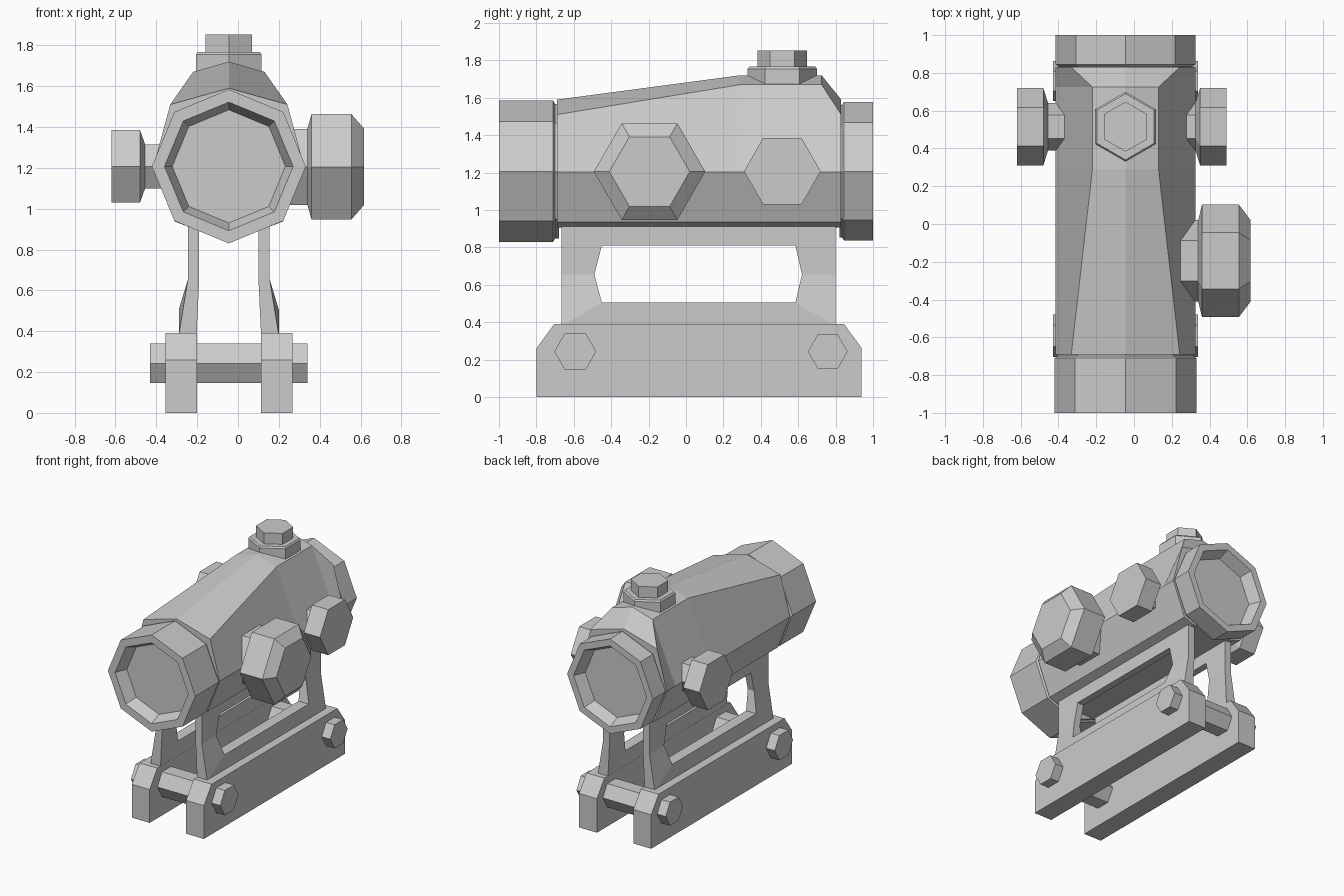
import bpy, bmesh
from math import cos, sin, pi
from mathutils import Vector

cube = bpy.data.objects.get("Cube")
if cube:
    bpy.data.objects.remove(cube)

metal = bpy.data.materials.new("plain_grey")
metal.use_nodes = True
GREY = (0.6, 0.6, 0.6, 1)
metal.diffuse_color = GREY
metal.node_tree.nodes["Principled BSDF"].inputs["Base Color"].default_value = GREY

AXIS_X = -0.045   # centre line of the sight
AXIS_Z = 1.207
X, Y, Z = Vector((1, 0, 0)), Vector((0, 1, 0)), Vector((0, 0, 1))


def finish(name, bm):
    bmesh.ops.recalc_face_normals(bm, faces=bm.faces)
    mesh = bpy.data.meshes.new(name)
    bm.to_mesh(mesh)
    bm.free()
    mesh.materials.append(metal)
    obj = bpy.data.objects.new(name, mesh)
    bpy.context.collection.objects.link(obj)
    return obj


def loft(name, loops):
    """Skin a list of equal point loops and cap both ends."""
    bm = bmesh.new()
    rings = [[bm.verts.new(p) for p in loop] for loop in loops]
    n = len(rings[0])
    for a, b in zip(rings, rings[1:]):
        for i in range(n):
            j = (i + 1) % n
            bm.faces.new((a[i], a[j], b[j], b[i]))
    bm.faces.new(rings[0])
    bm.faces.new(rings[-1])
    return finish(name, bm)


def turned(name, axis, u, v, centre, sides, profile):
    """Faceted turned part; profile holds (position along axis, radius)."""
    c = Vector(centre)
    angles = [2 * pi * i / sides for i in range(sides)]
    return loft(name, [[c + axis * t + (u * cos(a) + v * sin(a)) * r for a in angles]
                       for t, r in profile])


# Main tube: side-mirrored sections with a raised ridge towards the back
def body_section(y, w, z_side, z_top):
    half = [(0.18, 0.905), (0.265, 0.937), (0.37, 1.203), (w, z_side)]
    pts = half + [(0, z_top)] + [(-x, z) for x, z in reversed(half)]
    return [(AXIS_X + x, y, z) for x, z in pts]


low, high = (0.287, 1.51, 1.59), (0.175, 1.67, 1.72)
loft("sight_body", [body_section(y, *s) for y, s in
                    ((-0.69, low), (0.29, high), (0.725, high), (0.83, low))])

# End rings with recessed lenses
tube_centre = (AXIS_X, 0, AXIS_Z)
turned("front_ring", Y, Z, X, tube_centre, 8,
       [(-0.68, 0.36), (-0.7, 0.36), (-0.71, 0.377), (-1, 0.377), (-1, 0.315), (-0.91, 0.277)])
turned("rear_ring", Y, Z, X, tube_centre, 8,
       [(0.82, 0.355), (0.835, 0.355), (0.845, 0.37), (1, 0.37), (1, 0.315), (0.91, 0.277)])

# Adjustment knobs
turned("top_knob", Z, Y, X, (AXIS_X, 0.515, 0), 6,
       [(1.64, 0.185), (1.755, 0.185), (1.767, 0.175), (1.767, 0.132), (1.852, 0.132)])
turned("left_large_knob", X, Y, Z, (0, -0.195, 1.205), 6,
       [(0.2, 0.215), (0.34, 0.215), (0.36, 0.298), (0.555, 0.298), (0.618, 0.215)])
for name, side, start in (("left_small_knob", 1, 0.35), ("right_small_knob", -1, 0.48)):
    turned(name, X * side, Y, Z, (0, 0.515, 1.207), 6,
           [(0.22, 0.125), (start - 0.025, 0.125), (start, 0.205), (start + 0.14, 0.205)])

# Mount: clamp rails and windowed plates on both sides
rail_outline = [(-0.8, 0), (-0.8, 0.26), (-0.705, 0.39), (0.845, 0.39), (0.937, 0.265), (0.937, 0)]
frame = [(-0.665, 0.92), (-0.665, 0.655), (-0.665, 0.38), (0.8, 0.38), (0.8, 0.655), (0.8, 0.92)]
window = [(-0.45, 0.81), (-0.49, 0.655), (-0.45, 0.505), (0.585, 0.505), (0.62, 0.655), (0.585, 0.81)]


def plate_x(z, outer):
    if z > 0.6:
        return 0.2 if outer else 0.145
    return 0.245 if outer else 0.158


def support_plate(name, side):
    bm = bmesh.new()
    # Closed tube section: outer frame, outer window, inner window, inner frame
    rings = [[bm.verts.new((AXIS_X + side * plate_x(z, outer), y, z)) for y, z in pts]
             for pts, outer in ((frame, True), (window, True), (window, False), (frame, False))]
    for k in range(4):
        a, b = rings[k], rings[(k + 1) % 4]
        for i in range(6):
            j = (i + 1) % 6
            bm.faces.new((a[i], a[j], b[j], b[i]))
    finish(name, bm)


for label, side in (("left", 1), ("right", -1)):
    loft(label + "_rail", [[(AXIS_X + side * d, y, z) for y, z in rail_outline]
                           for d in (0.157, 0.311)])
    support_plate(label + "_support_plate", side)

# Cross bolts
for name, y, r in (("front_cross_bolt", -0.592, 0.112), ("rear_cross_bolt", 0.758, 0.106)):
    turned(name, X, Y, Z, (0, y, 0.243), 6, [(-0.43, r), (0.34, r)])
